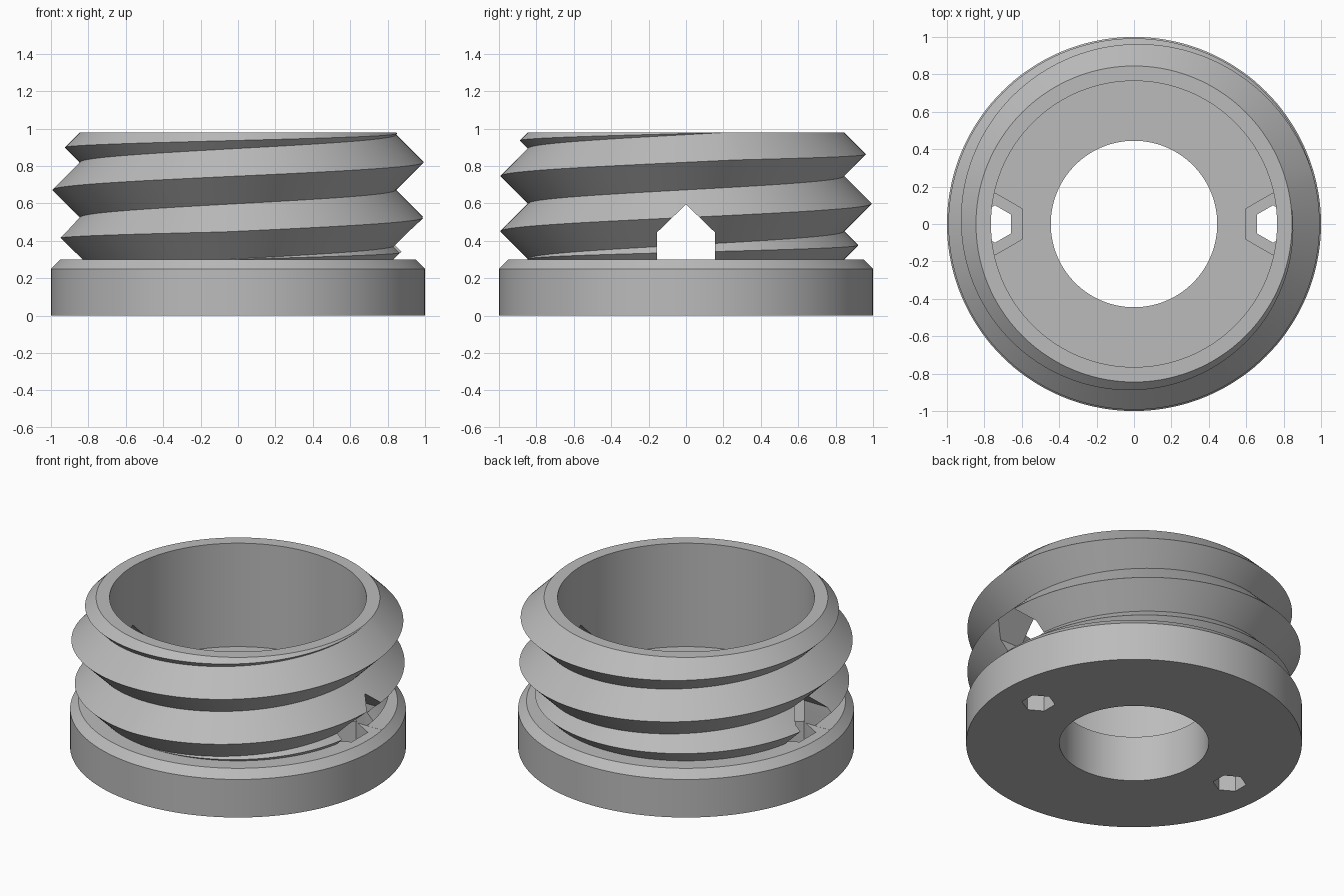
import bpy
import bmesh
from math import cos, sin, pi, tau
from mathutils import Vector

cube = bpy.data.objects.get("Cube")
if cube:
    bpy.data.objects.remove(cube, do_unlink=True)

STEPS = 144            # segments per turn
FLOOR, TOP = 0.30, 0.98
R_HOLE, R_IN, R_ROOT, R_RIM = 0.445, 0.765, 0.845, 1.0
PITCH = 0.295

grey = bpy.data.materials.new("plain grey")
grey.use_nodes = True
grey.diffuse_color = (0.5, 0.5, 0.5, 1)
grey.node_tree.nodes["Principled BSDF"].inputs["Base Color"].default_value = (0.5, 0.5, 0.5, 1)


def add_object(name, bm):
    bmesh.ops.recalc_face_normals(bm, faces=bm.faces[:])
    mesh = bpy.data.meshes.new(name)
    bm.to_mesh(mesh)
    bm.free()
    mesh.materials.append(grey)
    obj = bpy.data.objects.new(name, mesh)
    bpy.context.collection.objects.link(obj)
    return obj


def prism(name, outline, offset):
    """Closed solid from a flat outline pushed along an offset."""
    bm = bmesh.new()
    face = bm.faces.new([bm.verts.new(p) for p in outline])
    ext = bmesh.ops.extrude_face_region(bm, geom=[face])
    moved = [g for g in ext["geom"] if isinstance(g, bmesh.types.BMVert)]
    bmesh.ops.translate(bm, verts=moved, vec=Vector(offset))
    obj = add_object(name, bm)
    obj.hide_render = True
    return obj


def hexagon(x, radius, z):
    return [(x + radius * sin(k * pi / 3), radius * cos(k * pi / 3), z) for k in range(6)]


# Threaded cup: lathed base and wall, closed by a helical thread outside
bm = bmesh.new()
shared = {}


def vert(i, r, z):
    key = (i % STEPS, round(r, 5), round(z, 5))
    if key not in shared:
        a = tau * i / STEPS + pi
        shared[key] = bm.verts.new((r * cos(a), r * sin(a), z))
    return shared[key]


def strip(i, first, second):
    """Faces between neighbouring angles, dropping collapsed corners."""
    for k in range(len(first) - 1):
        ring = [vert(i, *first[k]), vert(i + 1, *second[k]),
                vert(i + 1, *second[k + 1]), vert(i, *first[k + 1])]
        ring = list(dict.fromkeys(ring))
        if len(ring) > 2:
            bm.faces.new(ring)


def thread_section(i):
    """Root, crest and root; 45 degree flanks fade out at both ends."""
    low = 0.525 + PITCH * i / STEPS
    a, b = [min(max(z, FLOOR), TOP) for z in (low, low + PITCH)]
    half = (b - a) / 2
    return [(R_ROOT, a), (R_ROOT + half, a + half), (R_ROOT, b)]


lathe = [(R_ROOT, FLOOR), (0.95, FLOOR), (R_RIM, 0.25), (R_RIM, 0), (R_HOLE, 0),
         (R_HOLE, FLOOR), (R_IN, FLOOR), (R_IN, TOP), (R_ROOT, TOP)]
for i in range(STEPS):
    strip(i, lathe, lathe)
for i in range(-2 * STEPS, 2 * STEPS):
    strip(i, thread_section(i), thread_section(i + 1))
cup = add_object("threaded_cup", bm)

# Screw holes, recesses for the heads and peaked side openings
cutters = []
for s in (-1, 1):
    x = 0.743 * s
    cutters.append(prism("screw_hole_cutter", hexagon(x, 0.1, -0.1), (0, 0, 0.3)))
    cutters.append(prism("head_recess_cutter", hexagon(x, 0.165, 0.15), (0, 0, 0.155)))
    gable = [(-0.155, 0.2995), (0.155, 0.2995), (0.155, 0.445), (0, 0.595), (-0.155, 0.445)]
    cutters.append(prism("side_opening_cutter", [(0.72 * s, y, z) for y, z in gable], (0.4 * s, 0, 0)))

bpy.context.view_layer.objects.active = cup
cup.select_set(True)
for cutter in cutters:
    mod = cup.modifiers.new("cut", "BOOLEAN")
    mod.operation = "DIFFERENCE"
    mod.solver = "EXACT"
    mod.object = cutter
    bpy.ops.object.modifier_apply(modifier=mod.name)
    bpy.data.objects.remove(cutter, do_unlink=True)

bpy.ops.object.shade_smooth_by_angle(angle=pi / 6)
